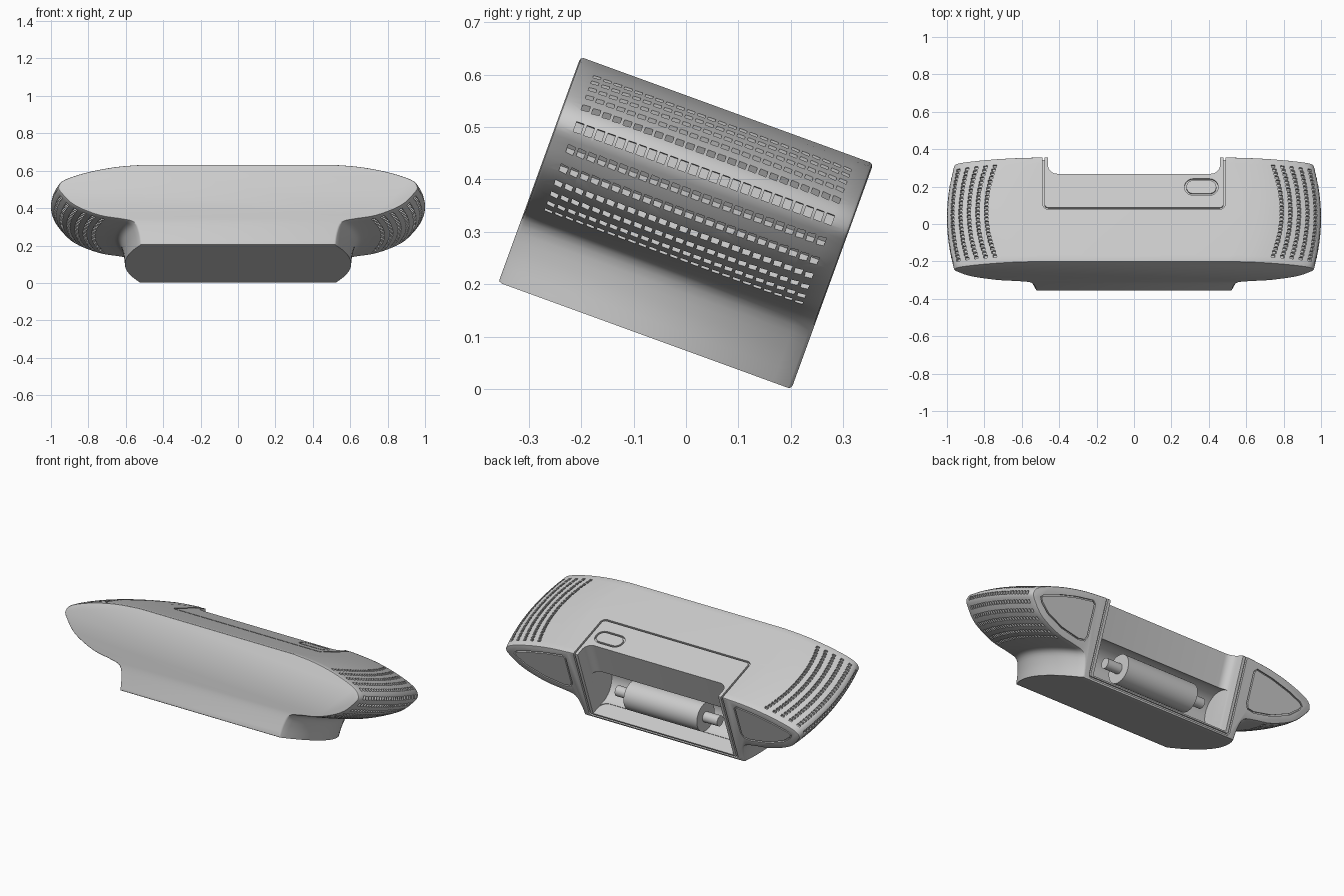
import bpy, bmesh, math
from mathutils import Matrix, Vector

old = bpy.data.objects.get("Cube")
if old:
    bpy.data.objects.remove(old, do_unlink=True)

DEPTH, HEIGHT, TILT = 0.595, 0.458, math.radians(20)
# Everything is built upright (y = 0 front, z = 0 underside), then tilted
PLACE = (Matrix.Translation((0, -0.358, DEPTH * math.sin(TILT)))
         @ Matrix.Rotation(-TILT, 4, 'X'))

grey = bpy.data.materials.new("light grey plastic")
grey.use_nodes = True
grey.diffuse_color = (0.6, 0.6, 0.6, 1)
grey.node_tree.nodes["Principled BSDF"].inputs["Base Color"].default_value = (0.6, 0.6, 0.6, 1)


def make_object(name, bm):
    bmesh.ops.recalc_face_normals(bm, faces=bm.faces[:])
    mesh = bpy.data.meshes.new(name)
    bm.to_mesh(mesh)
    bm.free()
    ob = bpy.data.objects.new(name, mesh)
    bpy.context.collection.objects.link(ob)
    mesh.materials.append(grey)
    return ob


def activate(ob):
    bpy.ops.object.select_all(action='DESELECT')
    ob.select_set(True)
    bpy.context.view_layer.objects.active = ob


def cut(target, bm):
    cutter = make_object("cutter", bm)
    cutter.hide_render = True
    mod = target.modifiers.new("cut", 'BOOLEAN')
    mod.operation = 'DIFFERENCE'
    mod.solver = 'EXACT'
    mod.object = cutter
    activate(target)
    bpy.ops.object.modifier_apply(modifier=mod.name)
    bpy.data.objects.remove(cutter, do_unlink=True)


def finish(ob):
    activate(ob)
    bpy.ops.object.shade_smooth_by_angle(angle=math.radians(30))
    ob.matrix_world = PLACE


def smooth_path(pts, steps=4):
    out = []
    for i in range(len(pts) - 1):
        a, b, c, d = (Vector(pts[min(max(i + k, 0), len(pts) - 1)]) for k in (-1, 0, 1, 2))
        for s in range(steps):
            t = s / steps
            out.append(0.5 * (2 * b + (c - a) * t + (2 * a - 5 * b + 4 * c - d) * t * t
                              + (3 * b - a - 3 * c + d) * t ** 3))
    return out + [Vector(pts[-1])]


def rounded_rect(x0, x1, y0, y1, r, n=8):
    pts = []
    corners = [(x1 - r, y1 - r), (x0 + r, y1 - r), (x0 + r, y0 + r), (x1 - r, y0 + r)]
    for q, (cx, cy) in enumerate(corners):
        for k in range(n + 1):
            a = (q + k / n) * math.pi / 2
            pts.append(Vector((cx + r * math.cos(a), cy + r * math.sin(a))))
    return pts


def on_plane(plane, p, h):
    return (p.x, p.y, h) if plane == 'top' else (p.x, h, p.y)


def prism(bm, pts, plane, h0, h1):
    rings = [[bm.verts.new(on_plane(plane, p, h)) for p in pts] for h in (h0, h1)]
    for i in range(len(pts)):
        j = (i + 1) % len(pts)
        bm.faces.new((rings[0][i], rings[0][j], rings[1][j], rings[1][i]))
    for r in rings:
        bm.faces.new(r)


def groove(bm, pts, plane, h0, h1, width=0.01):
    # Closed channel that follows an outline
    n = len(pts)
    inner = []
    for i in range(n):
        d = (pts[(i + 1) % n] - pts[i - 1]).normalized()
        inner.append(pts[i] + Vector((-d.y, d.x)) * width)
    loops = [[bm.verts.new(on_plane(plane, p, h)) for p in ps]
             for ps, h in ((pts, h0), (pts, h1), (inner, h1), (inner, h0))]
    for k in range(4):
        a, b = loops[k], loops[(k + 1) % 4]
        for i in range(n):
            j = (i + 1) % n
            bm.faces.new((a[i], a[j], b[j], b[i]))


# Half outline of the body: foot, neck, wing, top
outline = smooth_path([(0.52, 0), (0.53, 0.07), (0.555, 0.128), (0.62, 0.147), (0.74, 0.168),
                       (0.87, 0.223), (0.94, 0.29), (0.96, 0.33), (0.925, 0.372),
                       (0.80, 0.415), (0.65, 0.445), (0.5, HEIGHT)])


def bulge(p, y):
    # Sides swell outward at mid depth
    amount = 0.085 - 0.045 * min(max((p.x - 0.52) / 0.44, 0), 1)
    t = 2 * y / DEPTH - 1
    return Vector((p.x + amount * (1 - t * t), y, p.y))


# Body shell
bm = bmesh.new()
STEPS = 16
rings = []
for s in range(STEPS + 1):
    half = [bulge(p, DEPTH * s / STEPS) for p in outline]
    mirrored = [Vector((-p.x, p.y, p.z)) for p in reversed(half)]
    rings.append([bm.verts.new(p) for p in half + mirrored])
n = len(rings[0])
for a, b in zip(rings, rings[1:]):
    for i in range(n):
        j = (i + 1) % n
        bm.faces.new((a[i], a[j], b[j], b[i]))
caps = [bm.faces.new(rings[0]), bm.faces.new(rings[-1])]
bmesh.ops.recalc_face_normals(bm, faces=bm.faces[:])
rim = [e for f in caps for e in f.edges]
bmesh.ops.bevel(bm, geom=rim, offset=0.007, segments=2, profile=0.5, affect='EDGES')
body = make_object("printer_body", bm)

# Grip slots wrapped around both wing ends
lower = min((p for p in outline if p.y < 0.25), key=lambda p: abs(p.x - 0.72))
upper = min((p for p in outline if p.y > 0.35), key=lambda p: abs(p.x - 0.72))
wing = outline[outline.index(lower):outline.index(upper) + 1]
lengths = [(b - a).length for a, b in zip(wing, wing[1:])]


def along_wing(f):
    d = min(max(f, 0), 1) * sum(lengths)
    for i, seg in enumerate(lengths):
        if d <= seg or i == len(lengths) - 1:
            return wing[i].lerp(wing[i + 1], d / seg)
        d -= seg


ROWS, COLS = 12, 25
bm = bmesh.new()
for row in range(ROWS):
    f = row / (ROWS - 1)
    for col in range(COLS):
        y = 0.043 + (DEPTH - 0.086) * col / (COLS - 1)
        p = bulge(along_wing(f), y)
        t = (bulge(along_wing(f + 0.02), y) - bulge(along_wing(f - 0.02), y)).normalized()
        normal = Vector((t.z, 0, -t.x))
        for side in (1, -1):
            flip = Vector((side, 1, 1))
            axes = Matrix((t * flip, Vector((0, 1, 0)), normal * flip)).transposed().to_4x4()
            bmesh.ops.create_cube(bm, size=1, matrix=Matrix.Translation(p * flip) @ axes
                                  @ Matrix.Diagonal((0.02, 0.015, 0.03, 1)))
cut(body, bm)

# Rear opening, then the round roller bay under the lid
bm = bmesh.new()
prism(bm, rounded_rect(-0.46, 0.46, 0.5, 0.8, 0.05), 'top', 0.03, 0.6)
cut(body, bm)
ROLLER_Y, ROLLER_Z = 0.495, 0.15


def add_cylinder(bm, radius, length):
    bmesh.ops.create_cone(bm, cap_ends=True, segments=48, radius1=radius, radius2=radius,
                          depth=length, matrix=Matrix.Translation((0, ROLLER_Y, ROLLER_Z))
                          @ Matrix.Rotation(math.pi / 2, 4, 'Y'))


bm = bmesh.new()
add_cylinder(bm, 0.118, 0.914)
cut(body, bm)

# Lid seam and button outline on top, panel outlines on the back of the wings
bm = bmesh.new()
groove(bm, rounded_rect(-0.488, 0.488, 0.298, 0.8, 0.03), 'top', HEIGHT - 0.012, HEIGHT + 0.05)
groove(bm, rounded_rect(0.27, 0.45, 0.378, 0.472, 0.046), 'top', HEIGHT - 0.012, HEIGHT + 0.05)
panel = [(0.55, 0.40), (0.57, 0.418), (0.68, 0.402), (0.80, 0.373), (0.89, 0.342), (0.91, 0.322),
         (0.895, 0.295), (0.84, 0.25), (0.73, 0.205), (0.61, 0.183), (0.565, 0.19), (0.55, 0.22)]
for side in (1, -1):
    pts = [Vector((side * x, z)) for x, z in panel]
    if side > 0:
        pts.reverse()
    groove(bm, pts, 'back', DEPTH - 0.012, DEPTH + 0.05, 0.008)
cut(body, bm)

# Seam that frames the opening on the back
bm = bmesh.new()
groove(bm, rounded_rect(-0.488, 0.488, 0.012, 0.6, 0.02), 'back', DEPTH - 0.012, DEPTH + 0.05)
cut(body, bm)
finish(body)

# Feed roller and its axle
for name, radius, length in (("feed_roller", 0.083, 0.48), ("roller_axle", 0.03, 0.67)):
    bm = bmesh.new()
    add_cylinder(bm, radius, length)
    finish(make_object(name, bm))
